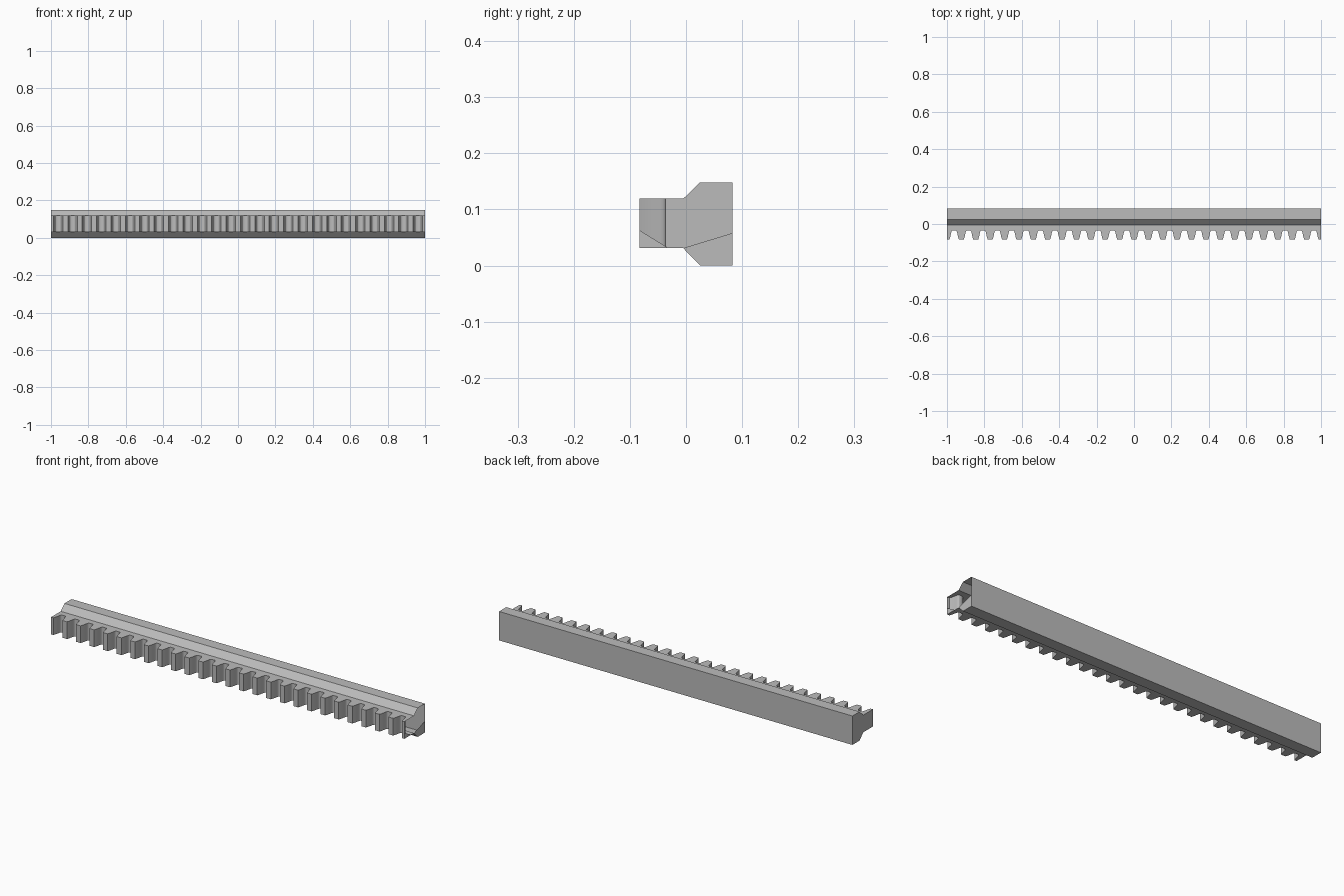
import bpy
import bmesh
import math

cube = bpy.data.objects.get("Cube")
if cube:
    bpy.data.objects.remove(cube, do_unlink=True)

steel = bpy.data.materials.new("plain grey")
steel.use_nodes = True
GREY = (0.5, 0.5, 0.5, 1)
steel.diffuse_color = GREY
steel.node_tree.nodes["Principled BSDF"].inputs["Base Color"].default_value = GREY

PITCHES = 26
PITCH = 2 / PITCHES
LOW, HIGH = 0.031, 0.119      # height range of the toothed strip
NECK, TIP = -0.005, -0.083    # depth range of the toothed strip


def finish(bm, name, outward=None):
    """Weld, orient and shade a mesh, then add it to the scene."""
    bmesh.ops.remove_doubles(bm, verts=bm.verts, dist=1e-5)
    bmesh.ops.recalc_face_normals(bm, faces=bm.faces)
    if outward:
        bm.normal_update()
        for f in bm.faces:
            if f.normal.x * outward < 0:
                f.normal_flip()
    mesh = bpy.data.meshes.new(name)
    bm.to_mesh(mesh)
    bm.free()
    mesh.materials.append(steel)
    obj = bpy.data.objects.new(name, mesh)
    bpy.context.collection.objects.link(obj)
    bpy.ops.object.select_all(action='DESELECT')
    obj.select_set(True)
    bpy.context.view_layer.objects.active = obj
    bpy.ops.object.shade_smooth_by_angle(angle=math.radians(38))
    return obj


def face(bm, points):
    return bm.faces.new([bm.verts.new(p) for p in points])


# Backing rail: chamfered bar, closed at its right end only
profile = [(NECK, LOW), (0.025, 0), (0.083, 0),
           (0.083, 0.148), (0.025, 0.148), (NECK, HIGH)]
bm = bmesh.new()
for (y0, z0), (y1, z1) in zip(profile, profile[1:]):
    face(bm, [(-1, y0, z0), (1, y0, z0), (1, y1, z1), (-1, y1, z1)])
face(bm, [(-1, y, z) for y, z in profile])
finish(bm, "backing_rail")

# Tooth outline: one flank, mirrored about each tooth centre
flank = [(0.013, TIP), (0.0175, -0.069), (0.0205, -0.055), (0.0225, -0.046),
         (0.0238, -0.041), (0.026, -0.037), (0.029, -0.0352)]
outline = [(-1, TIP)]
for i in range(PITCHES):
    left = -1 + i * PITCH
    outline += [(left + dx, y) for dx, y in flank]
    outline += [(left + PITCH - dx, y) for dx, y in reversed(flank)]
outline.append((1, TIP))

# Toothed strip: walls, top and bottom follow the outline
bm = bmesh.new()
for (x0, y0), (x1, y1) in zip(outline, outline[1:]):
    face(bm, [(x0, y0, LOW), (x1, y1, LOW), (x1, y1, HIGH), (x0, y0, HIGH)])
    for z in (LOW, HIGH):
        face(bm, [(x0, y0, z), (x1, y1, z), (x1, NECK, z), (x0, NECK, z)])
face(bm, [(-1, TIP, LOW), (-1, TIP, HIGH), (-1, NECK, HIGH), (-1, NECK, LOW)])
finish(bm, "toothed_strip")

# Partial end plates in the open left end
bm = bmesh.new()
face(bm, [(1, TIP, LOW), (1, -0.031, LOW), (1, TIP, 0.063)])
face(bm, [(1, NECK, LOW), (1, 0.025, 0), (1, 0.083, 0), (1, 0.083, 0.058)])
finish(bm, "left_end_plates", outward=1)
